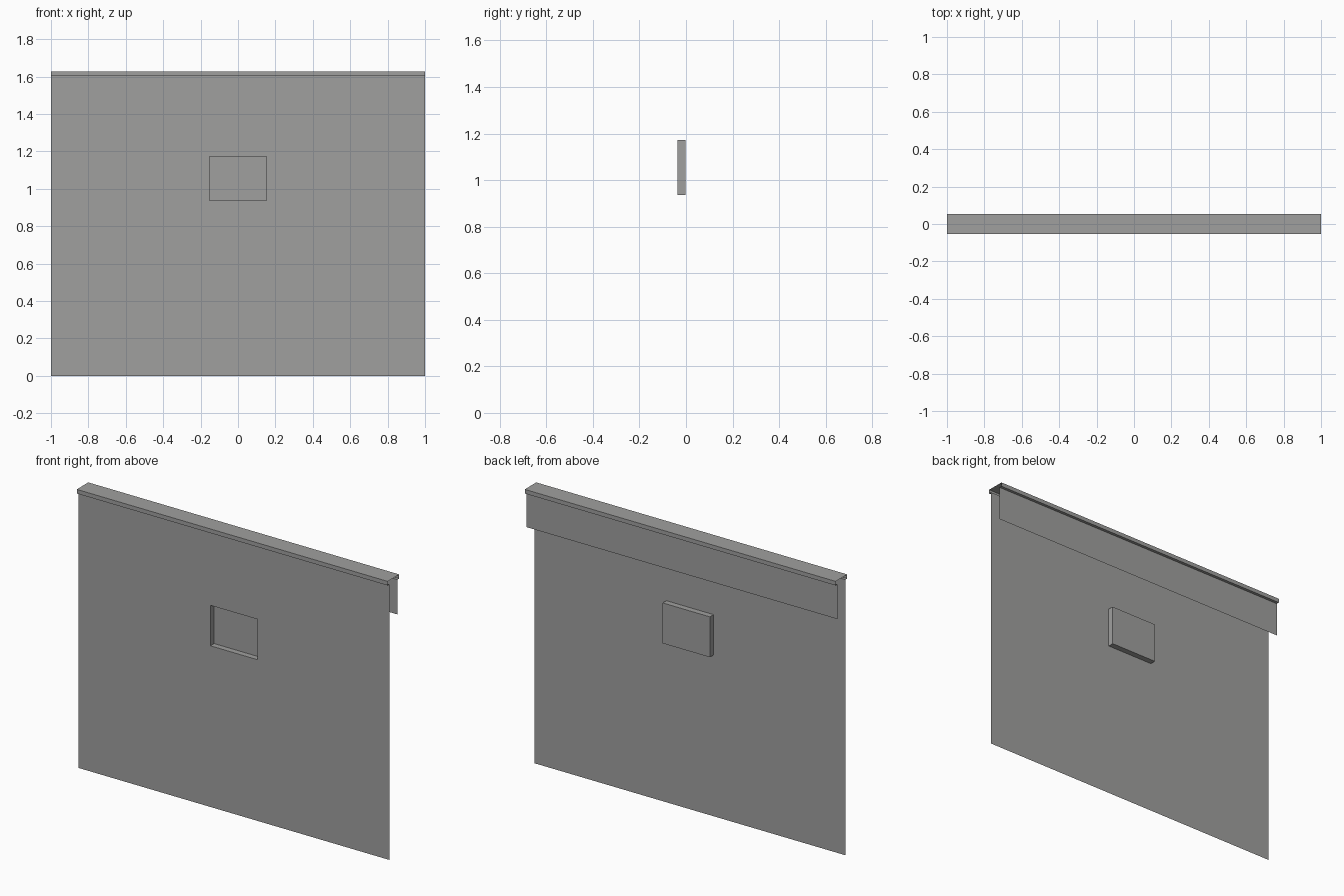
import bpy
import bmesh
from mathutils import Vector

cube = bpy.data.objects.get("Cube")
if cube:
    bpy.data.objects.remove(cube, do_unlink=True)

WIDTH = 2.0
SHEET_Y = 0.036     # half distance between front sheet and rear flange
CAP_Y = 0.053       # half depth of the cap
LEDGE_Z, TOP_Z, FLANGE_Z = 1.602, 1.626, 1.4
RECESS_X, RECESS_LOW, RECESS_HIGH = 0.152, 0.937, 1.172

grey = bpy.data.materials.new("plain_grey")
grey.use_nodes = True
colour = (0.35, 0.35, 0.345, 1)
grey.diffuse_color = colour
grey.node_tree.nodes["Principled BSDF"].inputs["Base Color"].default_value = colour


def make_object(name, bm):
    mesh = bpy.data.meshes.new(name)
    bm.to_mesh(mesh)
    bm.free()
    mesh.materials.append(grey)
    obj = bpy.data.objects.new(name, mesh)
    bpy.context.collection.objects.link(obj)
    return obj


def extrude_profile(name, profile):
    """Sweep an open (y, z) outline along the whole width."""
    bm = bmesh.new()
    rows = [[bm.verts.new((x, y, z)) for y, z in profile]
            for x in (-WIDTH / 2, WIDTH / 2)]
    left, right = rows
    for i in range(len(profile) - 1):
        bm.faces.new((left[i], right[i], right[i + 1], left[i + 1]))
    return bm


# Front sheet, cut around the recess
bm = extrude_profile("front_sheet", [(-SHEET_Y, 0), (-SHEET_Y, LEDGE_Z)])
cuts = [((-RECESS_X, 0, 0), (1, 0, 0)), ((RECESS_X, 0, 0), (1, 0, 0)),
        ((0, 0, RECESS_LOW), (0, 0, 1)), ((0, 0, RECESS_HIGH), (0, 0, 1))]
for point, normal in cuts:
    bmesh.ops.bisect_plane(bm, geom=bm.verts[:] + bm.edges[:] + bm.faces[:],
                           plane_co=point, plane_no=normal)

# Recessed panel pushed back through the sheet
panel = min(bm.faces, key=lambda f: (
    f.calc_center_median()
    - Vector((0, -SHEET_Y, (RECESS_LOW + RECESS_HIGH) / 2))).length)
pushed = bmesh.ops.extrude_face_region(bm, geom=[panel])["geom"]
bmesh.ops.translate(bm, vec=(0, SHEET_Y - 0.002, 0),
                    verts=[g for g in pushed if isinstance(g, bmesh.types.BMVert)])
if panel.is_valid:
    bmesh.ops.delete(bm, geom=[panel], context='FACES_ONLY')
bmesh.ops.recalc_face_normals(bm, faces=bm.faces[:])
bm.faces.ensure_lookup_table()
if max(bm.faces, key=lambda f: f.calc_area()).normal.y > 0:
    bmesh.ops.reverse_faces(bm, faces=bm.faces[:])
make_object("front_sheet", bm)

# Open-ended folded cap with the rear flange hanging from it
make_object("top_cap", extrude_profile("top_cap", [
    (-SHEET_Y, LEDGE_Z), (-CAP_Y, LEDGE_Z), (-CAP_Y, TOP_Z),
    (CAP_Y, TOP_Z), (CAP_Y, LEDGE_Z), (SHEET_Y, LEDGE_Z)]))
make_object("rear_flange", extrude_profile("rear_flange", [
    (SHEET_Y, LEDGE_Z), (SHEET_Y, FLANGE_Z)]))
